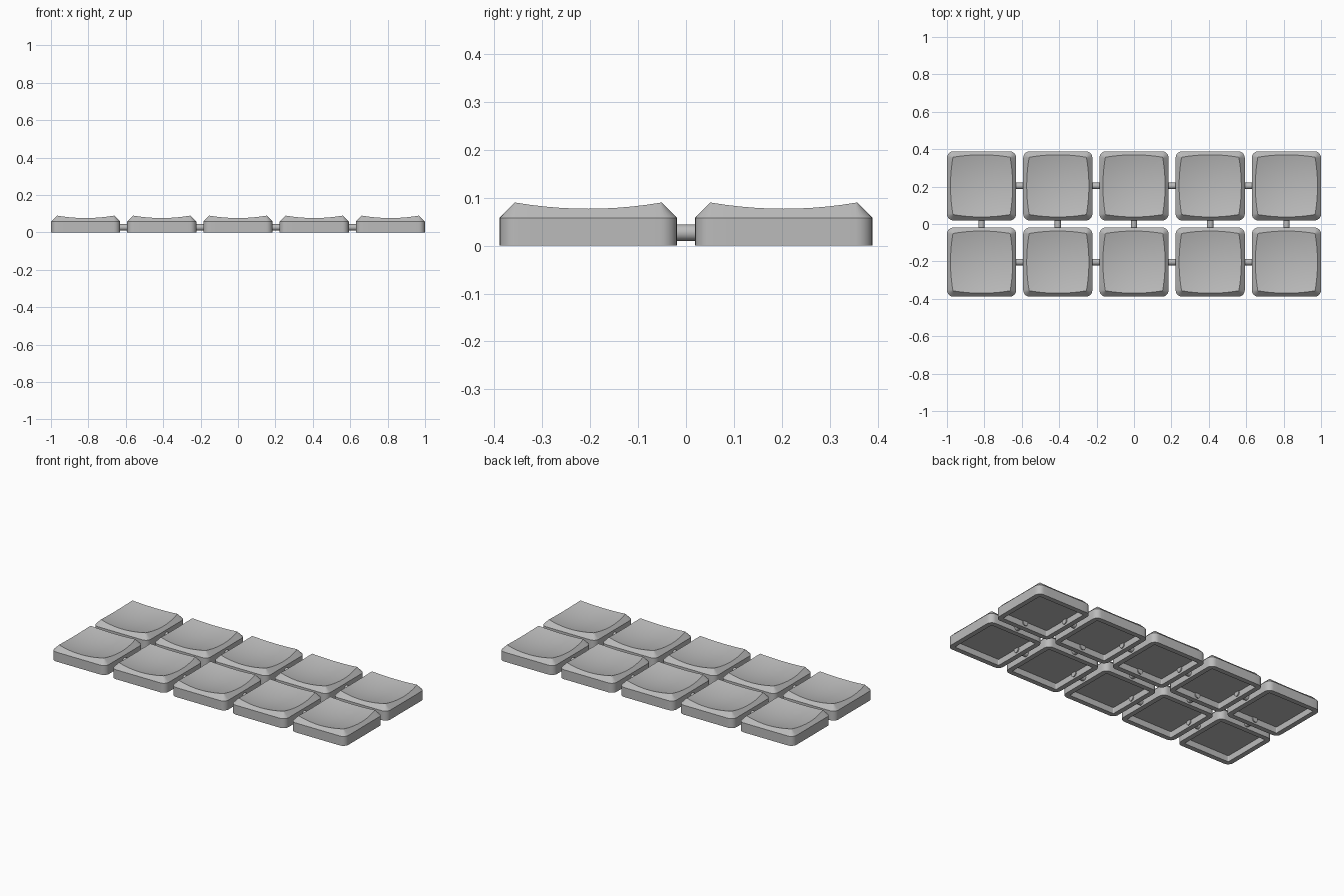
import bpy, bmesh, math
from mathutils import Vector

cube = bpy.data.objects.get("Cube")
if cube:
    bpy.data.objects.remove(cube, do_unlink=True)

COLUMNS, ROWS = 5, 2
PITCH, HALF = 0.4075, 0.185        # spacing and half width of a cap
WALL_TOP = 0.058                   # where the chamfer starts
WALL, HOLLOW = 0.03, 0.037         # wall thickness and recess height
RADIUS = 0.035                     # corner rounding

grey = bpy.data.materials.new("grey plastic")
grey.use_nodes = True
colour = (0.5, 0.5, 0.5, 1)
grey.diffuse_color = colour
grey.node_tree.nodes["Principled BSDF"].inputs["Base Color"].default_value = colour


def dish(x, y):
    return 0.058 + 0.68 * (x * x + y * y)


def rounded_square(side_steps=10, arc_steps=6):
    """Points and outward normals around a rounded square."""
    c = HALF - RADIUS
    outline = []
    for q in range(4):
        corner = Vector((c, c))
        turn = q * math.pi / 2
        samples = []
        for i in range(arc_steps + 1):
            a = math.pi / 2 * i / arc_steps
            n = Vector((math.cos(a), math.sin(a)))
            samples.append((corner + n * RADIUS, n))
        for i in range(1, side_steps):
            samples.append((Vector((c - 2 * c * i / side_steps, HALF)), Vector((0, 1))))
        cos, sin = math.cos(turn), math.sin(turn)
        for p, n in samples:
            outline.append(tuple(Vector((cos * v.x - sin * v.y, sin * v.x + cos * v.y))
                                 for v in (p, n)))
    return outline


def chamfer_end(p, n):
    """Slide in along the 45 degree chamfer until it meets the dish."""
    d = 0.02
    for _ in range(25):
        q = p - n * d
        d = min(dish(q.x, q.y) - WALL_TOP, RADIUS - 0.002)
    q = p - n * d
    return Vector((q.x, q.y, dish(q.x, q.y)))


def make_cap_mesh():
    outline = rounded_square()
    inner = [p - n * WALL for p, n in outline]
    rims = [chamfer_end(p, n) for p, n in outline]
    # rings run from the recess ceiling, around the wall, to the dish centre
    rings = [[(q.x, q.y, HOLLOW) for q in inner],
             [(q.x, q.y, 0) for q in inner],
             [(p.x, p.y, 0) for p, n in outline],
             [(p.x, p.y, WALL_TOP) for p, n in outline],
             rims]
    for k in range(7, 0, -1):
        s = k / 8
        rings.append([(r.x * s, r.y * s, dish(r.x * s, r.y * s)) for r in rims])
    bm = bmesh.new()
    loops = [[bm.verts.new(co) for co in ring] for ring in rings]
    count = len(outline)
    for a, b in zip(loops, loops[1:]):
        for i in range(count):
            j = (i + 1) % count
            bm.faces.new((a[i], a[j], b[j], b[i]))
    bm.faces.new(loops[0])
    centre = bm.verts.new((0, 0, dish(0, 0)))
    for i in range(count):
        bm.faces.new((loops[-1][i], loops[-1][(i + 1) % count], centre))
    bmesh.ops.recalc_face_normals(bm, faces=bm.faces)
    mesh = bpy.data.meshes.new("key_cap")
    bm.to_mesh(mesh)
    bm.free()
    return mesh


def make_rod_mesh():
    bm = bmesh.new()
    bmesh.ops.create_cone(bm, cap_ends=True, segments=24, radius1=0.017,
                          radius2=0.017, depth=0.11)
    mesh = bpy.data.meshes.new("connecting_rod")
    bm.to_mesh(mesh)
    bm.free()
    return mesh


parts = []


def place(name, mesh, location, rotation=(0, 0, 0)):
    ob = bpy.data.objects.new(name, mesh)
    ob.location, ob.rotation_euler = location, rotation
    bpy.context.collection.objects.link(ob)
    parts.append(ob)


cap, rod = make_cap_mesh(), make_rod_mesh()
for mesh in (cap, rod):
    mesh.materials.append(grey)
quarter = math.pi / 2
ROD_Z = 0.027

for c in range(COLUMNS):
    x = (c - (COLUMNS - 1) / 2) * PITCH
    for r in range(ROWS):
        y = (r - (ROWS - 1) / 2) * PITCH
        place(f"key_cap_{c}_{r}", cap, (x, y, 0))
        # rods to the next cap along the row
        if c < COLUMNS - 1:
            place(f"row_rod_{c}_{r}", rod, (x + PITCH / 2, y, ROD_Z), (0, quarter, 0))
    # rod between the two rows
    place(f"cross_rod_{c}", rod, (x, 0, ROD_Z), (quarter, 0, 0))

# smooth shading on one user of each shared mesh
bpy.ops.object.select_all(action='DESELECT')
for ob in (parts[0], next(p for p in parts if p.data == rod)):
    ob.select_set(True)
    bpy.context.view_layer.objects.active = ob
bpy.ops.object.shade_smooth_by_angle(angle=math.radians(30))
